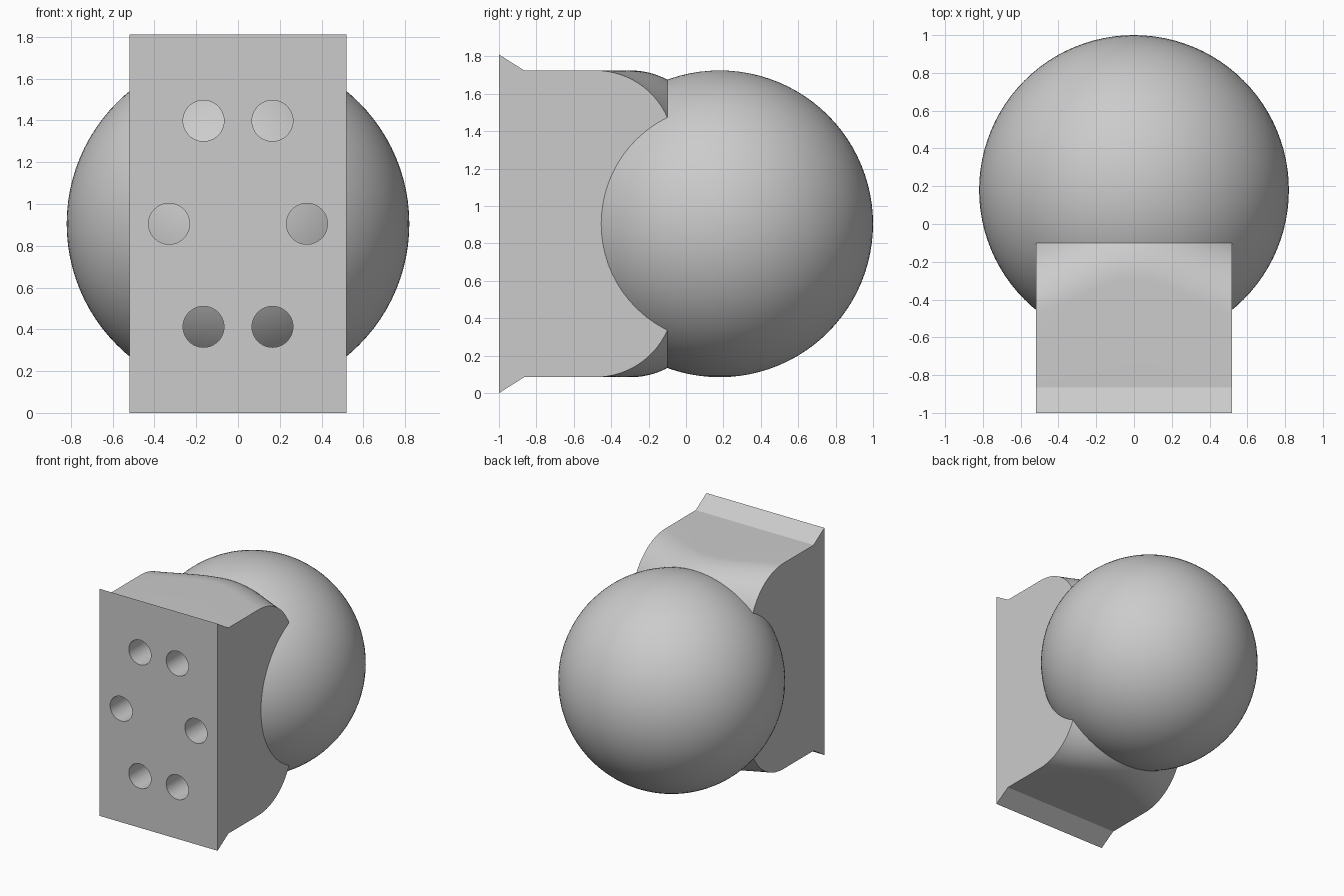
import bpy, bmesh
from math import sin, cos, asin, sqrt, pi, radians
from mathutils import Matrix, Vector

if "Cube" in bpy.data.objects:
    bpy.data.objects.remove(bpy.data.objects["Cube"])

MID = 0.905          # height of the centre line
RADIUS = 0.82        # ball radius, also half height of the block
BALL_Y = 0.18
HALF_W = 0.52        # half width of the block
BACK_Y = -0.10       # plane where the block meets the ball
ROUND = 0.42         # radius of the rounded shoulder

grey = bpy.data.materials.new("plain grey")
grey.use_nodes = True
grey.diffuse_color = (0.6, 0.6, 0.6, 1)
grey.node_tree.nodes["Principled BSDF"].inputs["Base Color"].default_value = (0.6, 0.6, 0.6, 1)


def make_object(name, bm):
    bmesh.ops.recalc_face_normals(bm, faces=bm.faces)
    mesh = bpy.data.meshes.new(name)
    bm.to_mesh(mesh)
    bm.free()
    obj = bpy.data.objects.new(name, mesh)
    bpy.context.collection.objects.link(obj)
    mesh.materials.append(grey)
    return obj


def smooth(obj, degrees):
    bpy.ops.object.select_all(action='DESELECT')
    obj.select_set(True)
    bpy.context.view_layer.objects.active = obj
    bpy.ops.object.shade_smooth_by_angle(angle=radians(degrees))


def shoulder_profile(x, steps=14):
    """Upper half outline (y, height above the centre line) at one x."""
    drop = RADIUS - sqrt(RADIUS**2 - (BACK_Y - BALL_Y)**2 - x * x)
    run = sqrt(2 * ROUND * drop - drop * drop)
    sweep = asin(run / ROUND)
    pts = [(-1, MID), (-0.865, RADIUS)]
    for i in range(steps + 1):
        t = sweep * i / steps
        pts.append((BACK_Y - run + ROUND * sin(t), RADIUS - ROUND * (1 - cos(t))))
    return pts


# Mounting block: loft of side outlines whose rear end follows the ball
bm = bmesh.new()
columns = 32
rings = []
for c in range(columns + 1):
    x = HALF_W * (2 * c / columns - 1)
    half = shoulder_profile(x)
    outline = half + [(y, -h) for y, h in reversed(half)]
    rings.append([bm.verts.new((x, y, MID + h)) for y, h in outline])
for a, b in zip(rings, rings[1:]):
    for i in range(len(a)):
        j = (i + 1) % len(a)
        bm.faces.new((a[i], a[j], b[j], b[i]))
bm.faces.new(rings[0])
bm.faces.new(rings[-1])
bmesh.ops.dissolve_limit(bm, angle_limit=radians(0.1), verts=bm.verts, edges=bm.edges)
block = make_object("mounting_block", bm)

# Six bolt holes running back to the ball
bm = bmesh.new()
for x, z in ((0.165, 0.493), (0.33, 0), (0.165, -0.493)):
    for side in (-1, 1):
        place = Matrix.Translation(Vector((side * x, -0.7, MID + z))) @ Matrix.Rotation(pi / 2, 4, 'X')
        bmesh.ops.create_cone(bm, cap_ends=True, segments=48, radius1=0.098,
                              radius2=0.098, depth=0.9, matrix=place)
cutter = make_object("hole_cutter", bm)
cutter.hide_render = True

cut = block.modifiers.new("holes", 'BOOLEAN')
cut.operation = 'DIFFERENCE'
cut.solver = 'EXACT'
cut.object = cutter
bpy.ops.object.select_all(action='DESELECT')
block.select_set(True)
bpy.context.view_layer.objects.active = block
bpy.ops.object.modifier_apply(modifier=cut.name)
bpy.data.objects.remove(cutter)
smooth(block, 20)

# Ball
bm = bmesh.new()
bmesh.ops.create_uvsphere(bm, u_segments=96, v_segments=48, radius=RADIUS,
                          matrix=Matrix.Translation((0, BALL_Y, MID)))
ball = make_object("ball", bm)
smooth(ball, 30)
